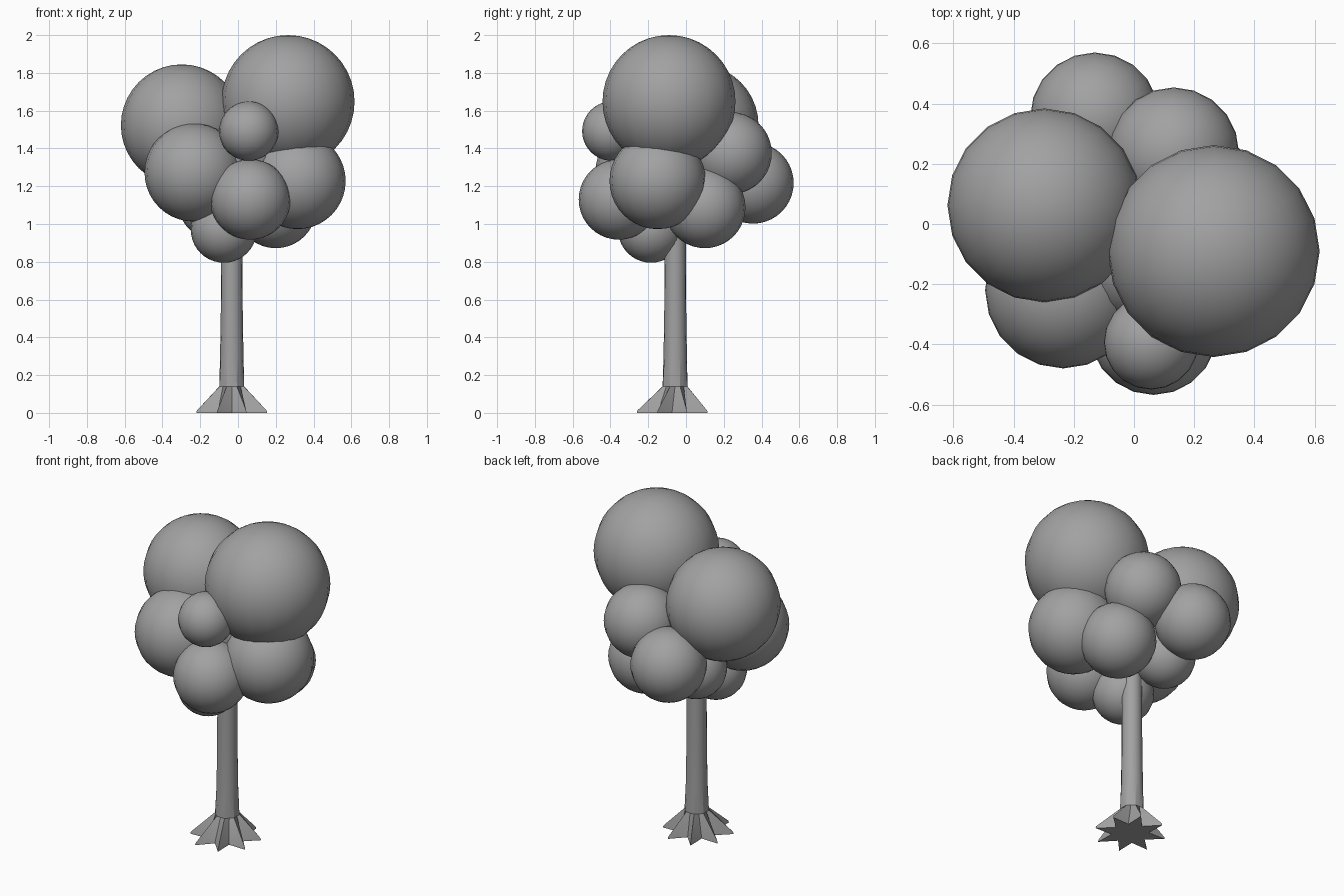
import bpy, bmesh, math

cube = bpy.data.objects.get("Cube")
if cube:
    bpy.data.objects.remove(cube, do_unlink=True)

# One plain grey for the whole tree
grey = bpy.data.materials.new("plain grey")
grey.use_nodes = True
COLOUR = (0.36, 0.36, 0.36, 1)
grey.diffuse_color = COLOUR
grey.node_tree.nodes["Principled BSDF"].inputs["Base Color"].default_value = COLOUR


def finish(name, bm, angle):
    bmesh.ops.recalc_face_normals(bm, faces=bm.faces)
    mesh = bpy.data.meshes.new(name)
    bm.to_mesh(mesh)
    bm.free()
    obj = bpy.data.objects.new(name, mesh)
    bpy.context.collection.objects.link(obj)
    mesh.materials.append(grey)
    bpy.ops.object.select_all(action='DESELECT')
    obj.select_set(True)
    bpy.context.view_layer.objects.active = obj
    bpy.ops.object.shade_smooth_by_angle(angle=math.radians(angle))
    return obj


def foliage(name, x, y, z, r):
    bm = bmesh.new()
    bmesh.ops.create_uvsphere(bm, u_segments=20, v_segments=20, radius=r)
    obj = finish("foliage_" + name, bm, 40)
    obj.location = (x, y, z)


# Foliage balls
foliage("top_right", 0.265, -0.09, 1.648, 0.352)
foliage("top_left", -0.298, 0.062, 1.523, 0.322)
foliage("middle_left", -0.235, -0.22, 1.273, 0.26)
foliage("small_front", 0.057, -0.393, 1.492, 0.157)
foliage("lower_front", 0.065, -0.355, 1.13, 0.213)
foliage("middle_right", 0.315, -0.15, 1.228, 0.255)
foliage("bottom_front", -0.075, -0.185, 0.97, 0.175)
foliage("bottom_right", 0.2, 0.1, 1.087, 0.215)
foliage("lower_back", -0.13, 0.355, 1.217, 0.215)
foliage("middle_back", 0.132, 0.237, 1.375, 0.217)
foliage("bottom_back", -0.138, 0.1, 1.1, 0.175)
foliage("core", 0.02, -0.12, 1.35, 0.21)

# Trunk: stacked rings whose lower ring splays into eight pointed roots
SIDES = 16
rings = [  # height, valley radius, ridge radius, y centre
    (0.0, 0.105, 0.203, -0.073),
    (0.012, 0.102, 0.2, -0.073),
    (0.14, 0.066, 0.07, -0.058),
    (0.3, 0.062, 0.062, -0.057),
    (0.55, 0.058, 0.058, -0.057),
    (1.15, 0.056, 0.056, -0.057),
]
bm = bmesh.new()
rows = []
for z, valley, ridge, cy in rings:
    row = []
    for i in range(SIDES):
        a = (i + 1) * math.tau / SIDES
        r = valley if i % 2 else ridge
        row.append(bm.verts.new((-0.033 + r * math.cos(a), cy + r * math.sin(a), z)))
    rows.append(row)
for low, high in zip(rows, rows[1:]):
    for i in range(SIDES):
        j = (i + 1) % SIDES
        bm.faces.new((low[i], low[j], high[j], high[i]))
bm.faces.new(rows[0])
bm.faces.new(rows[-1])
finish("trunk", bm, 30)
